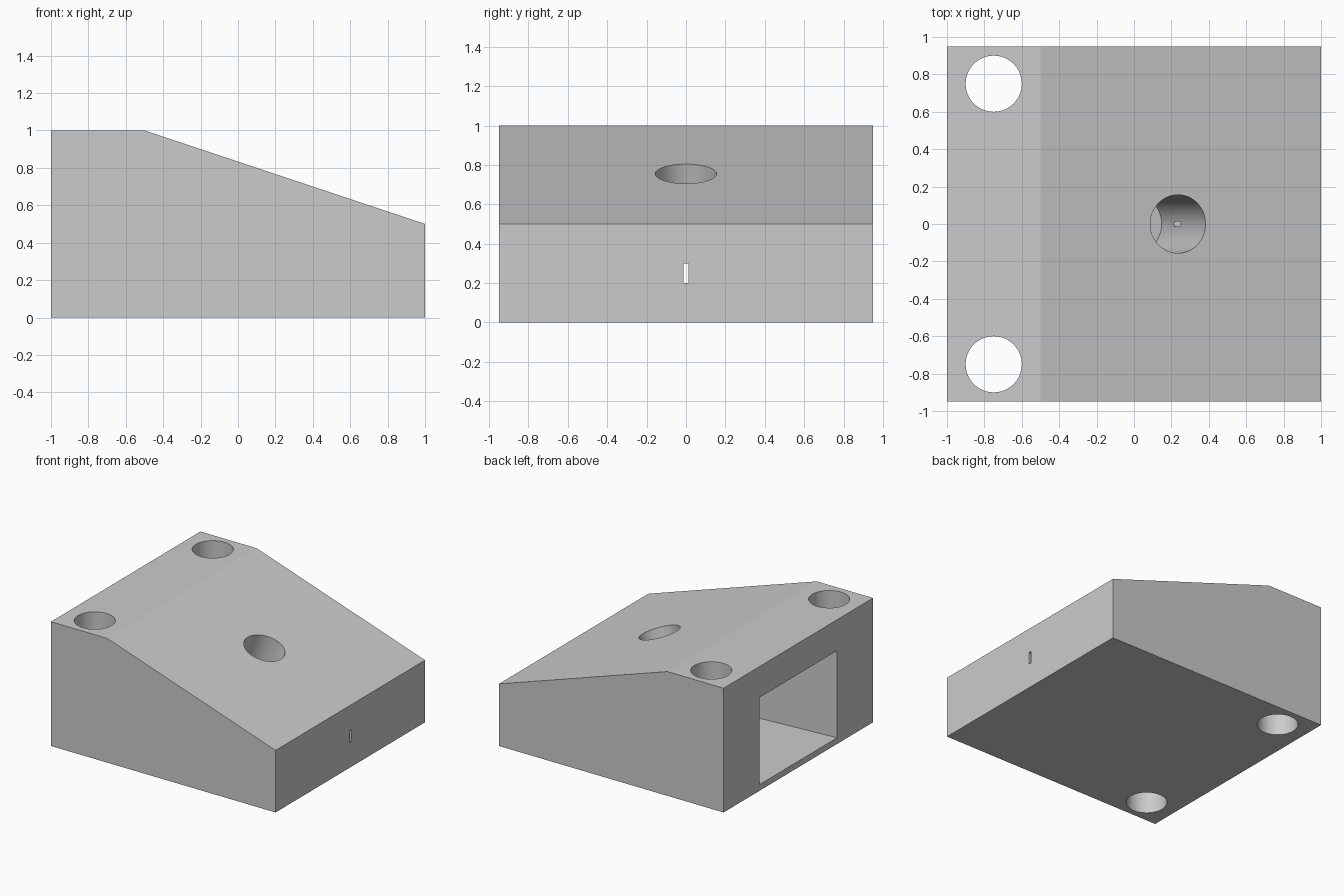
import bpy, bmesh, math
from mathutils import Matrix, Vector

cube = bpy.data.objects.get("Cube")
if cube:
    bpy.data.objects.remove(cube, do_unlink=True)

grey = bpy.data.materials.new("plain_grey")
grey.use_nodes = True
grey.diffuse_color = (0.6, 0.6, 0.6, 1)
grey.node_tree.nodes["Principled BSDF"].inputs["Base Color"].default_value = (0.6, 0.6, 0.6, 1)


def add_object(name, bm):
    bmesh.ops.recalc_face_normals(bm, faces=bm.faces)
    mesh = bpy.data.meshes.new(name)
    bm.to_mesh(mesh)
    bm.free()
    mesh.materials.append(grey)
    obj = bpy.data.objects.new(name, mesh)
    bpy.context.collection.objects.link(obj)
    return obj


def prism(name, profile, half_depth):
    """Extrude an (x, z) profile along y, centred."""
    bm = bmesh.new()
    face = bm.faces.new([bm.verts.new((x, -half_depth, z)) for x, z in profile])
    side = bmesh.ops.extrude_face_region(bm, geom=[face])["geom"]
    moved = [v for v in side if isinstance(v, bmesh.types.BMVert)]
    bmesh.ops.translate(bm, verts=moved, vec=(0, 2 * half_depth, 0))
    return add_object(name, bm)


def box(name, x0, x1, half_y, z0, z1):
    return prism(name, [(x0, z0), (x1, z0), (x1, z1), (x0, z1)], half_y)


def bore(name, base, radius, length, tilt=0.0):
    """Round cutter rising from its base centre, tilted towards +x."""
    bm = bmesh.new()
    place = (Matrix.Translation(base) @ Matrix.Rotation(tilt, 4, "Y")
             @ Matrix.Translation((0, 0, length / 2)))
    bmesh.ops.create_cone(bm, cap_ends=True, segments=64, radius1=radius,
                          radius2=radius, depth=length, matrix=place)
    return add_object(name, bm)


# Wedge-topped block
body = prism("wedge_block", [(-1, 0), (1, 0), (1, 0.5), (-0.5, 1), (-1, 1)], 0.95)

# Chamber open at the tall end, narrowing slightly inwards
chamber = box("chamber_cutter", -1.1, 0, 0.5, 0.05, 0.75)
for v in chamber.data.vertices:
    if v.co.x > -0.5:
        v.co.y *= 0.84

# Mounting holes, sloped bore and thin slit
cutters = [chamber]
for side in (-1, 1):
    cutters.append(bore("mount_hole_cutter", Vector((-0.75, side * 0.75, -0.1)), 0.15, 1.2))
cutters.append(bore("sloped_bore_cutter", Vector((0, 0, 0.05)), 0.156, 1.2, math.atan(1 / 3)))
cutters.append(box("slit_cutter", -0.1, 1.1, 0.0125, 0.2, 0.3))

bpy.ops.object.select_all(action="DESELECT")
body.select_set(True)
bpy.context.view_layer.objects.active = body
for cutter in cutters:
    cutter.hide_render = True
    mod = body.modifiers.new(cutter.name, "BOOLEAN")
    mod.operation = "DIFFERENCE"
    mod.solver = "EXACT"
    mod.object = cutter
    bpy.ops.object.modifier_apply(modifier=mod.name)
    bpy.data.objects.remove(cutter, do_unlink=True)

bpy.ops.object.shade_smooth_by_angle(angle=math.radians(15))
